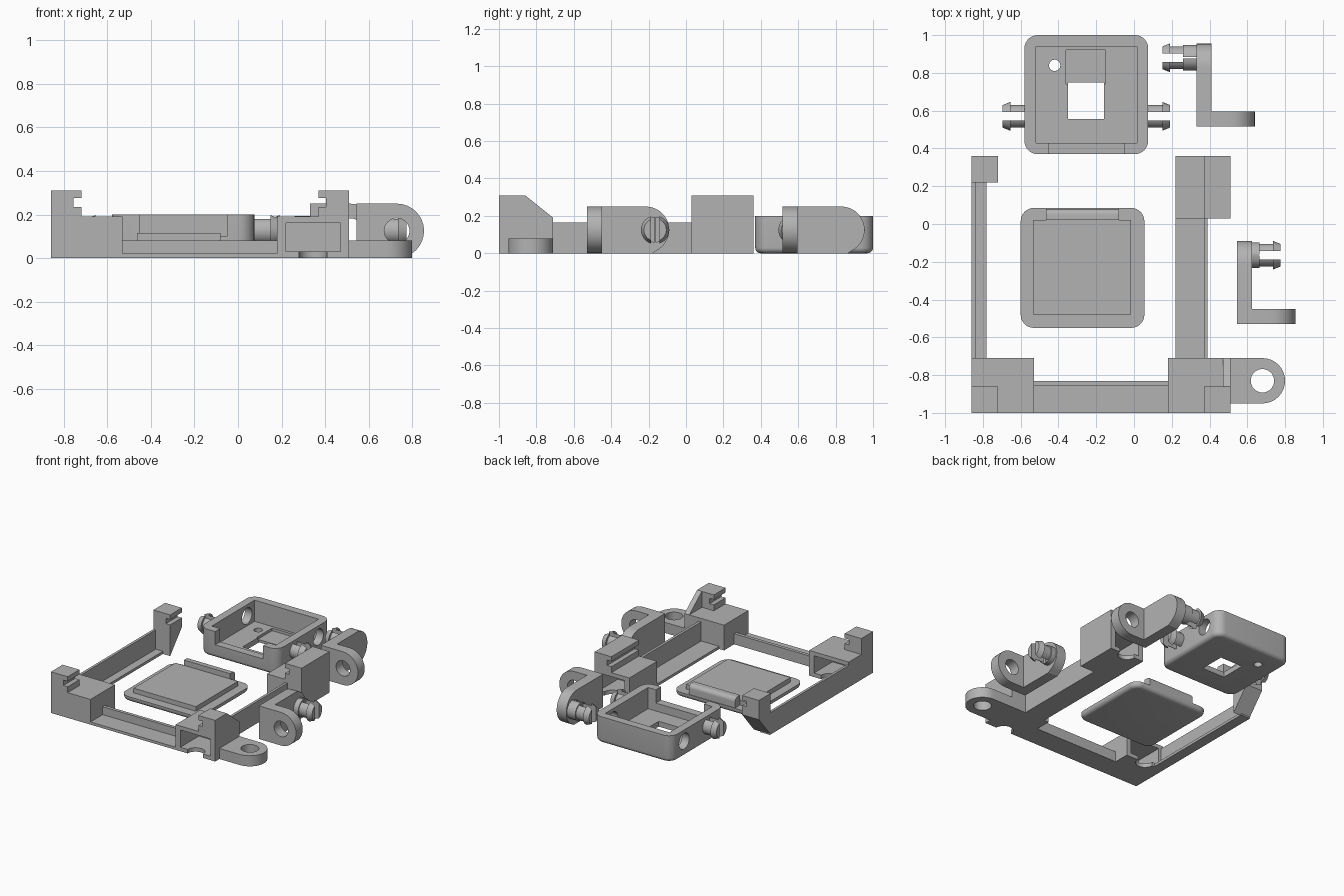
import bpy, bmesh, math
from mathutils import Vector

if "Cube" in bpy.data.objects:
    bpy.data.objects.remove(bpy.data.objects["Cube"], do_unlink=True)

grey = bpy.data.materials.new("plain_grey")
grey.use_nodes = True
grey.diffuse_color = (0.45, 0.45, 0.45, 1)
grey.node_tree.nodes["Principled BSDF"].inputs["Base Color"].default_value = (0.45, 0.45, 0.45, 1)


def finish(name, bm, smooth=True):
    bmesh.ops.recalc_face_normals(bm, faces=bm.faces[:])
    mesh = bpy.data.meshes.new(name)
    bm.to_mesh(mesh)
    bm.free()
    mesh.materials.append(grey)
    ob = bpy.data.objects.new(name, mesh)
    bpy.context.collection.objects.link(ob)
    if smooth:
        shade(ob)
    return ob


def activate(ob):
    bpy.ops.object.select_all(action='DESELECT')
    ob.select_set(True)
    bpy.context.view_layer.objects.active = ob


def shade(ob):
    activate(ob)
    bpy.ops.object.shade_smooth_by_angle(angle=math.radians(32))


def prism(name, pts, axis, a, b, pts_end=None):
    """Extrude a 2D outline along an axis; the end outline may differ."""
    def place(p, t):
        return {'x': (t, p[0], p[1]), 'y': (p[0], t, p[1]), 'z': (p[0], p[1], t)}[axis]
    bm = bmesh.new()
    lo = [bm.verts.new(place(p, a)) for p in pts]
    hi = [bm.verts.new(place(p, b)) for p in (pts_end or pts)]
    bm.faces.new(lo)
    bm.faces.new(hi)
    n = len(pts)
    for i in range(n):
        j = (i + 1) % n
        bm.faces.new((lo[i], lo[j], hi[j], hi[i]))
    return finish(name, bm)


def box(name, x0, x1, y0, y1, z0, z1):
    return prism(name, [(x0, y0), (x1, y0), (x1, y1), (x0, y1)], 'z', z0, z1)


def arc(cx, cy, r, a0, a1, n=16):
    angles = [math.radians(a0 + (a1 - a0) * i / n) for i in range(n + 1)]
    return [(cx + r * math.cos(t), cy + r * math.sin(t)) for t in angles]


def disc(cx, cy, r):
    return arc(cx, cy, r, 0, 360, 32)[:-1]


def cut(ob, *cutters):
    for c in cutters:
        mod = ob.modifiers.new("cut", 'BOOLEAN')
        mod.operation = 'DIFFERENCE'
        mod.solver = 'EXACT'
        mod.object = c
        activate(ob)
        bpy.ops.object.modifier_apply(modifier=mod.name)
        bpy.data.objects.remove(c, do_unlink=True)
    shade(ob)
    return ob


def rounded_plate(name, x0, x1, y0, y1, height, corner, under):
    """Plate with round corners and a rounded lower rim."""
    bm = bmesh.new()
    bmesh.ops.create_cube(bm, size=1)
    for v in bm.verts:
        v.co = Vector((x0 if v.co.x < 0 else x1, y0 if v.co.y < 0 else y1, 0 if v.co.z < 0 else height))
    upright = [e for e in bm.edges if abs(e.verts[0].co.z - e.verts[1].co.z) > 0.001]
    bmesh.ops.bevel(bm, geom=upright, offset=corner, segments=8, profile=0.5, affect='EDGES')
    rim = [e for e in bm.edges if all(v.co.z < 0.0001 for v in e.verts)]
    bmesh.ops.bevel(bm, geom=rim, offset=under, segments=5, profile=0.5, affect='EDGES')
    return finish(name, bm)


def snap_peg(name, x, direction, y, z, collar, length):
    """Split round pin with barbed tips, pointing along x."""
    for side, mid in (("front", 180), ("back", 0)):
        def half(r, gap):
            spread = math.degrees(math.acos(gap / r))
            return arc(y, z, r, mid - spread, mid + spread, 12)
        tip = x + direction * length
        barb = tip - direction * 0.04
        root = x + direction * collar
        if collar:
            prism(f"{name}_{side}_collar", half(0.068, 0.003), 'x', x - direction * 0.01, root)
        prism(f"{name}_{side}_prong", half(0.06, 0.023), 'x', root - direction * 0.01, tip)
        prism(f"{name}_{side}_barb", half(0.076, 0.023), 'x', barb, tip, half(0.06, 0.023))


def hinge_arm(name, x, y, peg_dir):
    """L-shaped arm: upright plate, hinge eye and snap peg."""
    w, top, r = 0.08, 0.25, 0.125
    plate = [(y, 0), (y + 0.35, 0)] + arc(y + 0.315, r, r, -65, 90) + [(y, top)]
    prism(name + "_plate", plate, 'x', x, x + w)
    eye = [(x + 0.01, 0)] + arc(x + 0.185, r, r, -90, 90) + [(x + 0.01, top)]
    cut(prism(name + "_eye", eye, 'y', y, y + w),
        prism("cutter", disc(x + 0.185, r, 0.058), 'y', y - 0.1, y + 0.2))
    collar = 0.07 if peg_dir < 0 else 0.04
    snap_peg(name + "_peg", x if peg_dir < 0 else x + w, peg_dir, y + 0.365, r, collar,
             0.18 if peg_dir < 0 else 0.15)


def hook(name, outer, inner, y0, y1, z0=0.18):
    """Clip post with a slot in its inner face."""
    d = 0.035 if inner > outer else -0.035
    pts = [(outer, z0), (inner, z0), (inner, 0.235), (inner - d, 0.235), (inner - d, 0.275),
           (inner, 0.275), (inner, 0.31), (outer, 0.31)]
    return prism(name, pts, 'y', y0, y1)


def corner_block(name, x0, x1, y0, y1, px0, px1, mouth, depth):
    """Corner block with a pocket and a half-round notch in its floor."""
    ends = sorted((mouth - depth * 0.1, mouth + depth))
    return cut(box(name, x0, x1, y0, y1, 0, 0.19),
               box("cutter", px0, px1, *ends, 0.03, 0.16),
               prism("cutter", disc((px0 + px1) / 2, mouth, 0.065), 'z', -0.1, 0.1))


# Frame corners and clip hooks
corner_block("front_right_corner", 0.18, 0.51, -1, -0.71, 0.22, 0.47, -1, 0.22)
corner_block("front_left_corner", -0.86, -0.53, -1, -0.71, -0.82, -0.57, -0.71, -0.22)
corner_block("back_right_corner", 0.22, 0.51, 0.03, 0.36, 0.26, 0.47, 0.36, -0.22)
hook("front_right_hook", 0.51, 0.37, -1, -0.86)
hook("front_left_hook", -0.86, -0.72, -1, -0.86)
hook("back_right_hook", 0.51, 0.37, 0.03, 0.36)
hook("back_left_hook", -0.86, -0.72, 0.22, 0.36, 0.165)
prism("front_right_gusset", [(-0.87, 0.18), (-0.71, 0.18), (-0.71, 0.19), (-0.86, 0.31), (-0.87, 0.31)], 'x', 0.47, 0.51)
prism("back_left_gusset", [(0.22, 0), (0.36, 0.165), (0.36, 0.2), (0.22, 0.2)], 'x', -0.86, -0.72)

# Frame rails: a thin floor with an upright wall
box("front_rail_floor", -0.54, 0.19, -1, -0.83, 0, 0.02)
box("front_rail_wall", -0.54, 0.19, -0.855, -0.83, 0, 0.08)
box("right_rail_floor", 0.22, 0.39, -0.72, 0.04, 0, 0.02)
box("right_rail_wall", 0.37, 0.39, -0.72, 0.04, 0, 0.165)
box("left_rail_floor", -0.86, -0.78, -0.72, 0.23, 0, 0.02)
box("left_rail_wall", -0.86, -0.84, -0.72, 0.23, 0, 0.165)

# Mounting tab on the frame
tab = [(0.5, -0.95)] + arc(0.68, -0.83, 0.12, -90, 90) + [(0.5, -0.71)]
cut(prism("mounting_tab", tab, 'z', 0, 0.08),
    prism("cutter", disc(0.68, -0.83, 0.062), 'z', -0.1, 0.2))

# Open tray with floor window, cable recess and side sockets
tray = rounded_plate("tray", -0.58, 0.075, 0.37, 1, 0.2, 0.07, 0.03)
cut(tray,
    box("cutter", -0.52, 0.015, 0.43, 0.94, 0.04, 0.3),
    box("cutter", -0.35, -0.16, 0.555, 0.75, -0.1, 0.1),
    box("cutter", -0.36, -0.15, 0.74, 0.92, 0.02, 0.1),
    prism("cutter", disc(-0.42, 0.84, 0.03), 'z', -0.1, 0.1),
    box("cutter", -0.45, -0.05, 0.3, 0.45, 0.1, 0.3),
    prism("cutter", disc(0.85, 0.115, 0.06), 'x', -0.7, 0.2))
snap_peg("tray_right_peg", 0.075, 1, 0.57, 0.125, 0, 0.115)
snap_peg("tray_left_peg", -0.58, -1, 0.57, 0.125, 0, 0.115)

# Lid with raised panel and rounded tongue
rounded_plate("lid", -0.6, 0.055, -0.55, 0.085, 0.04, 0.07, 0.03)
box("lid_panel", -0.535, -0.015, -0.48, 0.02, 0.03, 0.075)
tongue = [(0.02, 0.03), (0.08, 0.03)] + arc(0.05, 0.085, 0.03, 0, 90, 8) + [(0.02, 0.115)]
prism("lid_tongue", tongue, 'x', -0.465, -0.08)

# Loose hinge arms
hinge_arm("back_hinge_arm", 0.33, 0.515, -1)
hinge_arm("front_hinge_arm", 0.545, -0.53, 1)
